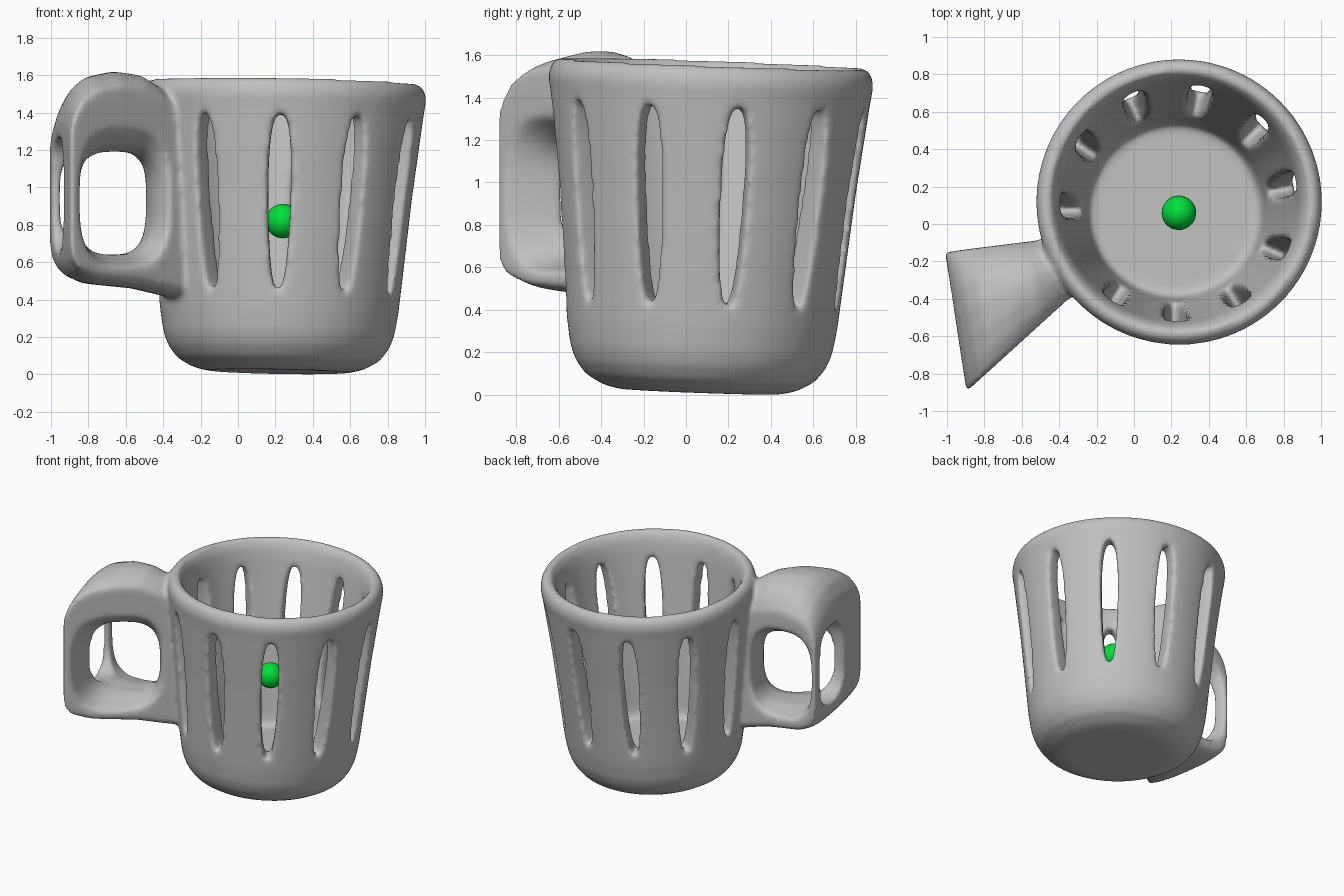
import bpy, bmesh, math
from mathutils import Matrix, Vector

if "Cube" in bpy.data.objects:
    bpy.data.objects.remove(bpy.data.objects["Cube"])


def material(name, rgb):
    m = bpy.data.materials.new(name)
    m.diffuse_color = (*rgb, 1)
    m.use_nodes = True
    m.node_tree.nodes["Principled BSDF"].inputs["Base Color"].default_value = m.diffuse_color
    return m


grey = material("grey clay", (0.53, 0.53, 0.53))
green = material("bright green", (0.0, 0.75, 0.04))

# The cup leans very slightly, so it is built upright and then tilted
TILT = Matrix.Translation((0.215, 0.065, 0.015)) @ Vector((0, 0, 1)).rotation_difference(
    Vector((0.018, 0.036, 1))).to_matrix().to_4x4()


def loft(name, rings):
    """Skin a list of equal closed rings and cap both ends."""
    bm = bmesh.new()
    vs = [[bm.verts.new(p) for p in ring] for ring in rings]
    n = len(vs[0])
    for a, b in zip(vs, vs[1:]):
        for i in range(n):
            j = (i + 1) % n
            bm.faces.new((a[i], a[j], b[j], b[i]))
    bm.faces.new(vs[0][::-1])
    bm.faces.new(vs[-1])
    bmesh.ops.recalc_face_normals(bm, faces=bm.faces[:])
    me = bpy.data.meshes.new(name)
    bm.to_mesh(me)
    bm.free()
    ob = bpy.data.objects.new(name, me)
    bpy.context.collection.objects.link(ob)
    return ob


def lathe(name, profile, n=96):
    ang = [2 * math.pi * i / n for i in range(n)]
    return loft(name, [[TILT @ Vector((r * math.cos(a), r * math.sin(a), z)) for a in ang]
                       for r, z in profile])


def oval(x0, x1, z0, z1, power, n=40):
    """Superellipse outline filling a box: a rounded rectangle or an ellipse."""
    pts = []
    for i in range(n):
        c, s = math.cos(2 * math.pi * i / n), math.sin(2 * math.pi * i / n)
        pts.append(((x0 + x1) / 2 + (x1 - x0) / 2 * math.copysign(abs(c) ** (2 / power), c),
                    (z0 + z1) / 2 + (z1 - z0) / 2 * math.copysign(abs(s) ** (2 / power), s)))
    return pts


def apply(ob, kind, **settings):
    mod = ob.modifiers.new(kind, kind)
    for k, v in settings.items():
        setattr(mod, k, v)
    bpy.context.view_layer.objects.active = ob
    bpy.ops.object.modifier_apply(modifier=mod.name)


def combine(ob, other, operation):
    apply(ob, 'BOOLEAN', object=other, operation=operation, solver='EXACT')
    bpy.data.objects.remove(other)


# Handle plan: narrow at the cup (A rear, B front), wide at the outer panel (C, D)
A, B = Vector((-0.45, -0.08)), Vector((-0.345, -0.395))
C, D = Vector((-1.01, -0.15)), Vector((-0.895, -0.895))


def handle_point(s, u, z):
    p = A.lerp(B, u).lerp(C.lerp(D, u), s)
    return Vector((p.x, p.y, z))


outline = [(-0.5, 0.38), (0, 0.42), (0.3, 0.46), (0.75, 0.485), (0.92, 0.53), (0.98, 0.59),
           (1, 0.67), (1, 1.34), (0.96, 1.44), (0.88, 1.53), (0.75, 1.59), (0.5, 1.62),
           (0.25, 1.60), (0.1, 1.55), (0, 1.50), (-0.5, 1.40)]
# Crowned across its width: (position, top scale, bottom scale)
crown = [(0, 0.70, 0.90), (0.1, 0.83, 0.95), (0.25, 0.94, 0.99), (0.45, 1, 1),
         (0.65, 1, 1), (0.85, 0.96, 0.97), (1, 0.89, 0.91)]
handle = loft("handle", [[handle_point(s, u, 0.95 + (z - 0.95) * (top if z > 0.95 else low))
                          for s, z in outline] for u, top, low in crown])
# Finger opening, flaring towards both sides: (position, inner, outer, bottom, top)
flare = [(-0.3, 0.04, 0.97, 0.57, 1.33), (0, 0.08, 0.94, 0.60, 1.28),
         (0.3, 0.12, 0.87, 0.64, 1.20), (0.6, 0.12, 0.86, 0.64, 1.19),
         (0.8, 0.09, 0.88, 0.61, 1.23), (1, 0.03, 0.91, 0.575, 1.31),
         (1.3, -0.02, 0.94, 0.52, 1.42)]
combine(handle, loft("finger_opening", [
    [handle_point(s, u, z) for s, z in oval(s0, s1, z0, z1, 3)]
    for u, s0, s1, z0, z1 in flare]), 'DIFFERENCE')
# Window in the outer panel
combine(handle, loft("panel_window", [
    [handle_point(s, t, z) for t, z in oval(0.13, 0.64, 0.67, 1.26, 3)]
    for s in (0.78, 1.2)]), 'DIFFERENCE')

# Cup body
cup = lathe("cup", [(0.38, 0), (0.46, 0.02), (0.54, 0.065), (0.59, 0.13), (0.617, 0.2),
                    (0.637, 0.32), (0.65, 0.45), (0.70, 0.95), (0.755, 1.40), (0.766, 1.46),
                    (0.758, 1.51), (0.735, 1.54), (0.71, 1.55)])
combine(cup, handle, 'UNION')
# Hollow inside
combine(cup, lathe("hollow", [(0.44, 0.19), (0.46, 0.205), (0.475, 0.26), (0.5, 0.45),
                              (0.572, 0.95), (0.64, 1.42), (0.66, 1.5), (0.685, 1.535),
                              (0.70, 1.8)]), 'DIFFERENCE')

# Ten long slots, with a wider gap at the handle
slot = [(x * (0.76 + 0.33 * (z - 0.41)), z) for x, z in oval(-0.064, 0.064, 0.415, 1.36, 2.4)]
for k in range(10):
    a = math.radians(-124.8 + 33.9 * k)
    ca, sa = math.cos(a), math.sin(a)
    cutter = loft("slot", [[TILT @ Vector((r * ca - w * sa, r * sa + w * ca, z))
                            for w, z in slot] for r in (0.35, 1.0)])
    combine(cup, cutter, 'DIFFERENCE')

# Melt everything into one soft clay surface
apply(cup, 'REMESH', mode='VOXEL', voxel_size=0.014)
apply(cup, 'SMOOTH', factor=0.5, iterations=24)
cup.name = "slotted_cup_with_handle"
cup.data.materials.clear()
cup.data.materials.append(grey)
cup.data.polygons.foreach_set("material_index", [0] * len(cup.data.polygons))
cup.data.polygons.foreach_set("use_smooth", [True] * len(cup.data.polygons))

# Green ball floating inside
bpy.ops.mesh.primitive_uv_sphere_add(segments=32, ring_count=16, radius=0.092,
                                     location=(0.24, 0.06, 0.82))
ball = bpy.context.object
ball.name = "ball"
ball.data.materials.append(green)
bpy.ops.object.shade_smooth()
